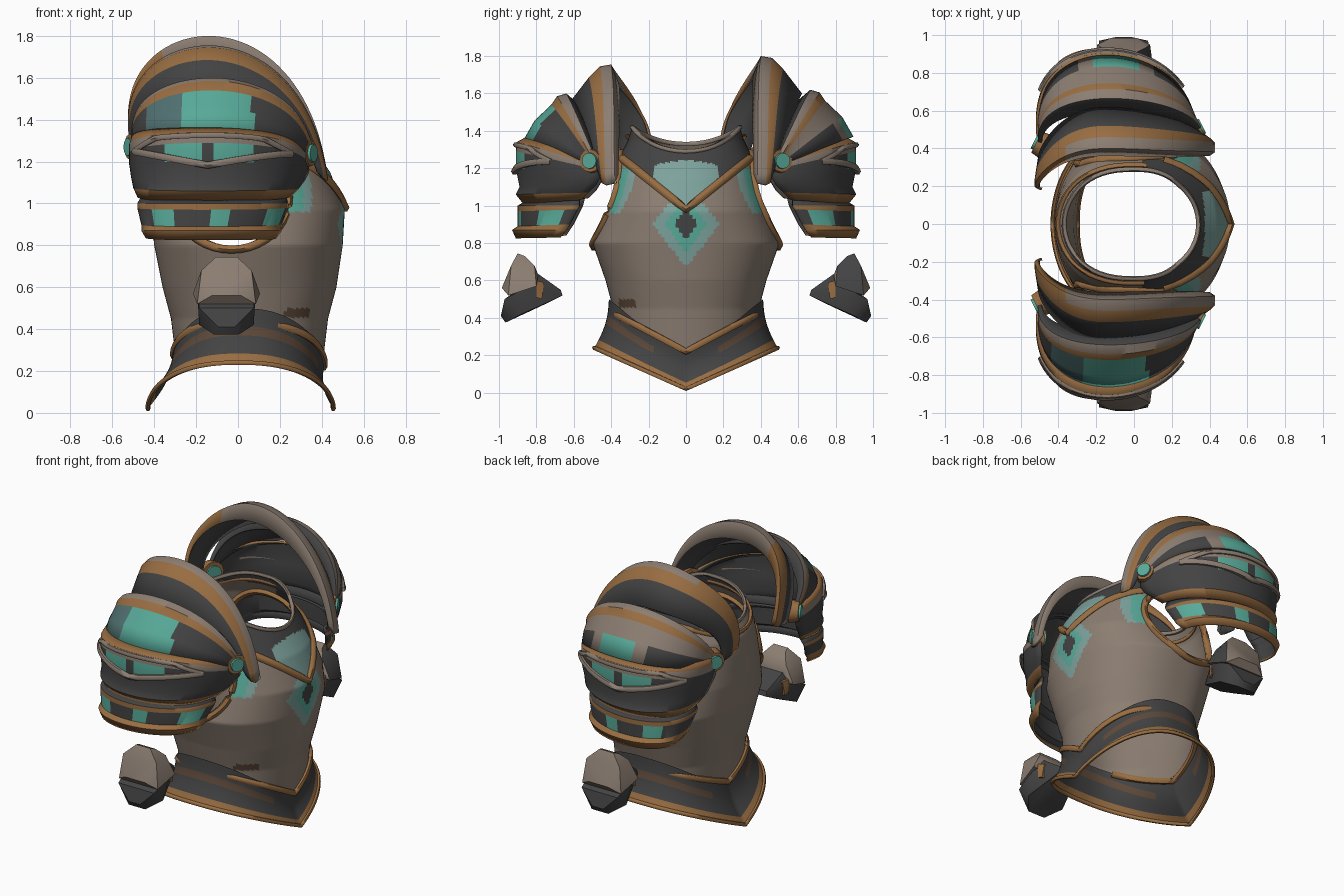
import bpy, bmesh, math
from mathutils import Vector, Matrix

if "Cube" in bpy.data.objects:
    bpy.data.objects.remove(bpy.data.objects["Cube"])

# Colours (sRGB bytes converted to linear)
PALETTE = {"taupe_metal": (140, 126, 114), "bronze_trim": (152, 109, 66), "teal_glow": (88, 170, 153),
           "deep_teal": (80, 112, 112), "pale_teal": (125, 162, 156), "brown_leather": (94, 73, 58),
           "charcoal_metal": (68, 67, 67)}
GRAY, BRONZE, TEAL, DEEP, PALE, BROWN, DARK = range(7)
MATS = []
for n, c in PALETTE.items():
    m = bpy.data.materials.new(n)
    m.diffuse_color = [((v / 255 + 0.055) / 1.055) ** 2.4 for v in c] + [1]
    m.use_nodes = True
    m.node_tree.nodes["Principled BSDF"].inputs["Base Color"].default_value = m.diffuse_color
    MATS.append(m)


def finish(bm, name, angle=40):
    """Turn a bmesh into a smooth shaded object with the shared palette."""
    bmesh.ops.recalc_face_normals(bm, faces=bm.faces)
    me = bpy.data.meshes.new(name)
    bm.to_mesh(me)
    bm.free()
    for m in MATS:
        me.materials.append(m)
    ob = bpy.data.objects.new(name, me)
    bpy.context.collection.objects.link(ob)
    bpy.ops.object.select_all(action='DESELECT')
    ob.select_set(True)
    bpy.context.view_layer.objects.active = ob
    bpy.ops.object.shade_smooth_by_angle(angle=math.radians(angle))
    return ob


def grid(rows, colour, closed=False):
    """Skin rows of points; colour(row, centre) gives the palette index."""
    bm = bmesh.new()
    vs = [[bm.verts.new(p) for p in r] for r in rows]
    n = len(rows[0])
    for i in range(len(rows) - 1):
        for j in range(n if closed else n - 1):
            k = (j + 1) % n
            f = bm.faces.new((vs[i][j], vs[i][k], vs[i + 1][k], vs[i + 1][j]))
            f.material_index = colour(i, f.calc_center_median())
    return bm


def tube(name, pts, r, mat, closed=False):
    """Six-sided bead along a path."""
    pts = [Vector(p) for p in pts]
    n, rows = len(pts), []
    for i, p in enumerate(pts):
        a = pts[(i - 1) % n] if closed else pts[max(i - 1, 0)]
        b = pts[(i + 1) % n] if closed else pts[min(i + 1, n - 1)]
        d = (b - a).normalized()
        u = d.cross(Vector((0, 0, 1)) if abs(d.z) < 0.9 else Vector((0, 1, 0))).normalized()
        w = d.cross(u)
        rows.append([p + r * (math.cos(k * math.pi / 3) * u + math.sin(k * math.pi / 3) * w) for k in range(6)])
    if closed:
        rows.append(rows[0])
    bm = grid(rows, lambda i, c: mat, True)
    bmesh.ops.remove_doubles(bm, verts=bm.verts, dist=1e-5)
    return finish(bm, name, 60)


# Torso cross-sections: z, half width, front depth, back depth
BODY = [(.2, .38, .40, .29), (.45, .39, .43, .32), (.6, .43, .47, .36), (.8, .5, .50, .40), (.97, .445, .51, .42),
        (1.15, .39, .44, .42), (1.25, .36, .37, .41), (1.35, .31, .30, .36), (1.45, .28, .27, .32)]
POW = 0.8


def section(z):
    for a, b in zip(BODY, BODY[1:]):
        if z <= b[0] or b is BODY[-1]:
            t = (z - a[0]) / (b[0] - a[0])
            return [p + t * (q - p) for p, q in zip(a, b)][1:]


def body(th, z, grow=0.0):
    w, f, b = section(z)
    c, s = math.cos(th), math.sin(th)
    x = (f + grow) * c ** POW if c >= 0 else -(b + grow) * (-c) ** POW
    return Vector((x, (w + grow) * s, z))


def body_y(x, z):
    w, f, b = section(z)
    c = min(abs(x) / (f if x > 0 else b), 1) ** (1 / POW)
    return w * math.sqrt(1 - c * c)


def hem(th):
    s = abs(math.sin(th))
    return .22 + .21 * s if math.cos(th) > 0 else .27 + .16 * s


def neck(th):
    return 1.42 - (.13 if math.cos(th) > 0 else .09) * math.cos(th) ** 2


AX, AZ, RX, RZ = -.03, 1.03, .27, .25     # armhole ellipse


def chest_colour(i, c):
    y, z = abs(c.y), c.z
    if c.x > 0.05 and z > .98 + .8 * y:                       # neckline plate
        return PALE if y < .17 and z < 1.25 - .2 * y else DARK
    if c.x > 0.2 and y < .25:                                 # glowing chest gem
        for wide, high, col in ((.065, .08, DARK), (.11, .16, TEAL), (.18, .23, PALE)):
            if y / wide + abs(z - .90) / high < 1:
                return col
    e = math.hypot((c.x - AX) / RX, (z - AZ) / RZ)            # glow beside the arms
    if c.x > .12 and .96 < z < 1.2 and e < 1.42:
        return TEAL if e < 1.27 else PALE
    if .455 < z < .5 and -.36 < c.y < -.27 and c.x > 0:       # worn patch
        return BROWN
    return DARK if z > 1.34 else GRAY


COLS, ROWS = 160, 90
angles = [2 * math.pi * j / COLS for j in range(COLS)]
rows = [[body(t, hem(t) + (neck(t) - hem(t)) * i / ROWS) for t in angles] for i in range(ROWS + 1)]
bm = grid(rows, chest_colour, True)

# Armholes: remove the side faces, then snap the edge to the ellipse
inside = [f for f in bm.faces if math.hypot((f.calc_center_median().x - AX) / RX,
                                            (f.calc_center_median().z - AZ) / RZ) < 1]
bmesh.ops.delete(bm, geom=inside, context='FACES')
for v in bm.verts:
    e = math.hypot((v.co.x - AX) / RX, (v.co.z - AZ) / RZ)
    if v.is_boundary and .85 < e < 1.15:
        x, z = AX + (v.co.x - AX) / e, AZ + (v.co.z - AZ) / e
        v.co = (x, math.copysign(body_y(x, z), v.co.y), z)
finish(bm, "breastplate")

for s, side in ((-1, "right"), (1, "left")):
    ring = [(AX + RX * math.cos(a), AZ + RZ * math.sin(a)) for a in angles[::4]]
    tube(side + "_armhole_trim", [(x, s * body_y(x, z), z) for x, z in ring], .022, BRONZE, True)
tube("neck_rim", [body(t, neck(t)) for t in angles[::3]], .013, GRAY, True)
tube("neck_back_trim", [body(t, neck(t) - .05, .008) for t in angles[36:125:3]], .014, BRONZE)
for name, mid in (("front", 0), ("back", 80)):
    tube(name + "_hem_trim", [body(angles[(mid + j) % COLS], hem(angles[(mid + j) % COLS]), .006)
                              for j in range(-31, 32)], .019, BRONZE)
vee = []
for k in range(-10, 11):
    y = .034 * k
    z = .98 + .8 * abs(y)
    w, f, b = section(z)
    vee.append((f * math.sqrt(max(1 - (y / w) ** 2, 0)) ** POW + .004, y, z))
tube("neckline_trim", vee, .022, BRONZE)


# Flared waist skirt, pointed front and back
def skirt(t, v):
    c, s = math.cos(t), math.sin(t)
    top = body(t, hem(t) + .07 * abs(s) ** 3, .009)
    low = Vector(((.455 if c > 0 else .43) * math.copysign(abs(c) ** .85, c), .49 * s, .02 + .22 * abs(s)))
    p = top.lerp(low, v)
    return p - Vector((.025 * c, .02 * s, 0)) * math.sin(math.pi * v)


def skirt_colour(i, c):
    return BRONZE if i >= 10 else BROWN if 4 <= i < 6 and abs(c.y) > .17 else DARK


finish(grid([[skirt(t, i / 12) for t in angles] for i in range(13)], skirt_colour, True), "waist_skirt")
tube("skirt_hem_trim", [skirt(t, 1) for t in angles], .012, BRONZE, True)

# Shoulder plates: every row arches from a rear end over an apex to a front end
# row = x rear, x front, front y z, rear y z, apex y z
HOOD = [(-.49, .40, .36, 1.17, .18, 1.29, .36, 1.66), (-.51, .43, .38, 1.12, .19, 1.26, .40, 1.755),
        (-.51, .43, .43, 1.11, .22, 1.25, .46, 1.745), (-.505, .41, .45, 1.12, .25, 1.24, .52, 1.685),
        (-.49, .38, .46, 1.15, .34, 1.22, .62, 1.555)]
DOME = [(-.48, .36, .46, 1.2, .36, 1.24, .57, 1.54), (-.50, .37, .46, 1.2, .37, 1.25, .64, 1.60),
        (-.50, .37, .47, 1.2, .38, 1.25, .69, 1.585), (-.50, .36, .47, 1.2, .38, 1.25, .72, 1.54),
        (-.50, .35, .47, 1.2, .39, 1.25, .81, 1.455), (-.50, .34, .47, 1.2, .4, 1.25, .87, 1.35)]
GUARD = [(-.50, .33, .47, 1.25, .4, 1.3, .85, 1.37), (-.51, .34, .47, 1.21, .4, 1.26, .905, 1.34),
         (-.51, .34, .46, 1.19, .41, 1.22, .91, 1.29), (-.51, .34, .46, 1.15, .42, 1.18, .91, 1.20),
         (-.50, .32, .48, 1.11, .45, 1.13, .89, 1.10), (-.49, .29, .52, 1.07, .48, 1.08, .91, 1.06),
         (-.47, .25, .56, 1.03, .52, 1.04, .87, 1.01)]
LAME = [(-.45, .23, .57, 1.04, .54, 1.04, .85, 1.03), (-.47, .24, .57, 1.0, .55, 1.0, .90, 1.0),
        (-.47, .24, .58, .98, .56, .98, .90, .97), (-.45, .21, .62, .90, .6, .9, .90, .89),
        (-.45, .21, .64, .87, .62, .87, .93, .87), (-.43, .18, .67, .83, .64, .84, .91, .825)]


def arch(row, t, s, out=0.0, lift=0.0):
    x0, x1, fy, fz, by, bz, ay, az = row
    hood = row in HOOD
    sn = max(math.sin(t), 0)
    k, q = (1 + math.cos(t)) / 2, sn ** (.85 if hood else .75)
    qy = sn ** 2 if hood and t > math.pi / 2 else q          # hood wraps inward at the rear
    y, z = by + (fy - by) * k, bz + (fz - bz) * k
    return Vector((x0 + (x1 - x0) * k - (.10 if hood else .06) * q,
                   s * (y + (ay + out - y) * qy), z + (az + lift - z) * q))


def hood_colour(i, c):
    if i < 2:
        return BRONZE if c.x < -.36 else GRAY
    return BRONZE if i == 2 else DARK


def dome_colour(s):
    def f(i, c):
        d = abs(c.x + .10)
        if i < 3:
            return (DARK, GRAY, BRONZE)[i]
        if s > 0:
            return GRAY if i == 3 else TEAL if d < .13 else GRAY if d < .2 else DARK
        return TEAL if d < .17 else DEEP if d < .34 and c.x < 0 else DARK
    return f


def guard_colour(i, c):
    if i == 2 and .03 < abs(c.x + .14) < .21:
        return TEAL
    return (BRONZE, GRAY, DARK, DARK, DARK, BRONZE)[i]


def lame_colour(i, c):
    if i == 2:
        return TEAL if math.sin((c.x + .16) * 24) > .5 else DARK
    return (DARK, BRONZE, DARK, BRONZE, BRONZE)[i]


ts = [math.pi * j / 48 for j in range(49)]
for s, side in ((-1, "right"), (1, "left")):
    up = max(s, 0)
    plates = (("hood", HOOD, hood_colour, 0, .045 * up), ("dome", DOME, dome_colour(s), .025 * up, .02 * up),
              ("guard", GUARD, guard_colour, 0, 0), ("lame", LAME, lame_colour, 0, 0))
    for part, table, colour, out, lift in plates:
        ob = finish(grid([[arch(r, t, s, out, lift) for t in ts] for r in table], colour), f"{side}_shoulder_{part}")
        mod = ob.modifiers.new("thickness", 'SOLIDIFY')
        mod.thickness = .014
        mod.material_offset = 6

    # Chevron ridges above and below the glowing slits, meeting at the sides
    brow, cheek = [], []
    for j in range(27):
        t = .5 + 2.14 * j / 26
        drop = 1 - abs(j - 13) / 13
        mid = arch(GUARD[2], t, s, .006, -.02)
        cheek.append(mid.lerp(arch(GUARD[3], t, s, .006), drop * 1.25))
        brow.append(mid.lerp(arch(GUARD[1], t, s, .004), min(drop * 2, .8)))
    tube(side + "_cheek_ridge", cheek, .019, GRAY)
    tube(side + "_brow_ridge", brow, .015, GRAY)

    # Round hinge studs, turned partly outward
    for x, y, z, end in ((.325, .5, 1.24, "front"), (-.49, .42, 1.27, "rear")):
        turn = Vector((math.copysign(1, x), s * .5, 0)).to_track_quat('Z', 'Y').to_matrix().to_4x4()
        bm = bmesh.new()
        for r, h, m in ((.072, .06, BRONZE), (.05, .085, TEAL)):
            before = set(bm.faces)
            bmesh.ops.create_cone(bm, cap_ends=True, segments=12, radius1=r, radius2=r * .85, depth=h,
                                  matrix=Matrix.Translation((x, s * y, z)) @ turn)
            for f in set(bm.faces) - before:
                f.material_index = m
        finish(bm, f"{side}_{end}_stud")

    # Gauntlet: hulls of mirrored width points (y, z, half width)
    hulls = (("fist", DARK, [(.99, .41, .04), (.965, .375, .06), (.97, .5, .13), (.88, .42, .13), (.82, .58, .14),
                             (.75, .475, .08), (.66, .52, .06), (.67, .55, .06), (.79, .635, .09)]),
             ("knuckle_plate", GRAY, [(.90, .745, .05), (.86, .73, .06), (.81, .68, .10), (.935, .68, .12),
                                      (.985, .56, .07), (.95, .52, .14), (.80, .57, .16), (.79, .63, .10)]),
             ("wrist_band", BRONZE, [(.80, .51, .125), (.77, .50, .12), (.80, .60, .13), (.76, .59, .11)]))
    for part, m, pts in hulls:
        bm = bmesh.new()
        for y, z, w in pts:
            for k in (-1, 1):
                bm.verts.new((-.055 + k * w, s * y, z))
        bmesh.ops.convex_hull(bm, input=bm.verts)
        bmesh.ops.recalc_face_normals(bm, faces=bm.faces)
        for f in bm.faces:
            f.material_index = DARK if m == GRAY and s > 0 and f.normal.x > .6 else m
        finish(bm, f"{side}_gauntlet_{part}", 35)
